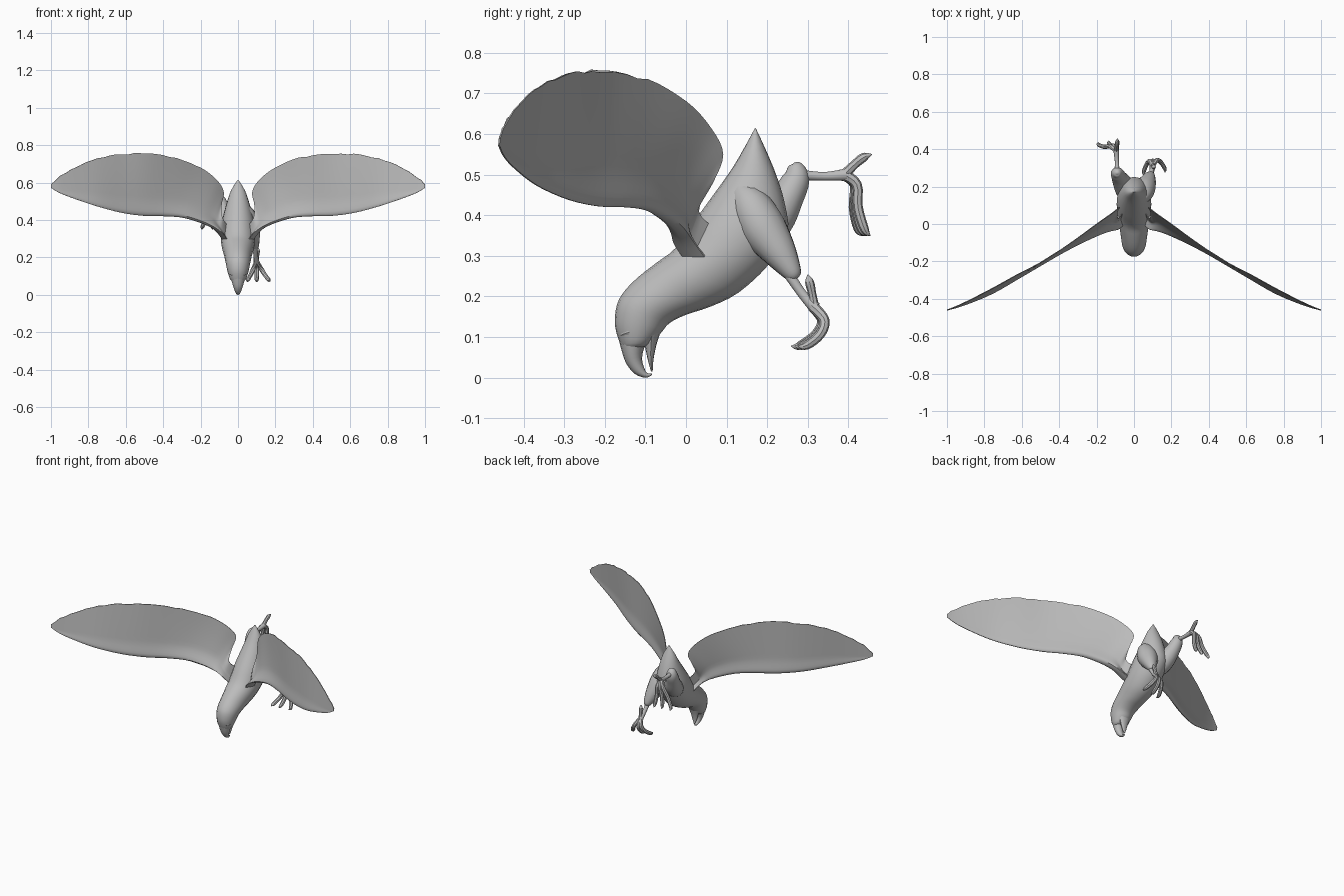
import bpy, bmesh, math, random
from mathutils import Vector

random.seed(4)
default_cube = bpy.data.objects.get("Cube")
if default_cube:
    bpy.data.objects.remove(default_cube, do_unlink=True)

grey = bpy.data.materials.new("plain grey")
grey.use_nodes = True
shade = (0.5, 0.5, 0.5, 1)
grey.diffuse_color = shade
grey.node_tree.nodes["Principled BSDF"].inputs["Base Color"].default_value = shade


def spline(rows, steps):
    """Smoothly resample rows of numbers with a Catmull-Rom curve."""
    padded = [rows[0]] + list(rows) + [rows[-1]]
    result = []
    for before, start, end, after in zip(padded, padded[1:], padded[2:], padded[3:]):
        for step in range(steps):
            t = step / steps
            result.append([
                0.5 * (2 * b + t * (c - a) + t * t * (2 * a - 5 * b + 4 * c - d)
                       + t ** 3 * (3 * b - a - 3 * c + d))
                for a, b, c, d in zip(before, start, end, after)])
    return result + [list(rows[-1])]


def loft(name, rings, angle=40):
    """Skin a row of closed rings and cap both ends."""
    bm = bmesh.new()
    loops = [[bm.verts.new(point) for point in ring] for ring in rings]
    count = len(loops[0])
    for lower, upper in zip(loops, loops[1:]):
        for i in range(count):
            j = (i + 1) % count
            bm.faces.new((lower[i], lower[j], upper[j], upper[i]))
    bm.faces.new(loops[0])
    bm.faces.new(loops[-1])
    bmesh.ops.recalc_face_normals(bm, faces=bm.faces)
    mesh = bpy.data.meshes.new(name)
    bm.to_mesh(mesh)
    bm.free()
    mesh.materials.append(grey)
    part = bpy.data.objects.new(name, mesh)
    bpy.context.collection.objects.link(part)
    bpy.ops.object.select_all(action="DESELECT")
    part.select_set(True)
    bpy.context.view_layer.objects.active = part
    bpy.ops.object.shade_smooth_by_angle(angle=math.radians(angle))


def trunk(name, rows, sides=20):
    """Rows hold back y, back z, belly y, belly z and half width."""
    rings = []
    for by, bz, fy, fz, width in spline(rows, 3):
        back, belly = Vector((0, by, bz)), Vector((0, fy, fz))
        centre, axis = (back + belly) / 2, (back - belly) / 2
        turns = [math.tau * i / sides for i in range(sides)]
        rings.append([centre + axis * math.cos(t) + Vector((width * math.sin(t), 0, 0))
                      for t in turns])
    loft(name, rings)


def limb(name, rows, sides=10, steps=4):
    """Rows hold x, y, z and radius along a bent path."""
    path = spline(rows, steps)
    points = [Vector(row[:3]) for row in path]
    rings = []
    for i, row in enumerate(path):
        ahead = points[min(i + 1, len(points) - 1)] - points[max(i - 1, 0)]
        side = Vector((1, 0, 0))
        side = (side - ahead * side.dot(ahead) / ahead.length_squared).normalized()
        up = ahead.normalized().cross(side)
        radius = max(row[3], 0.001)
        rings.append([points[i] + radius * (side * math.cos(t) + up * math.sin(t))
                      for t in (math.tau * k / sides for k in range(sides))])
    loft(name, rings)


# Body and head, from tail tip to the base of the beak
trunk("body", [
    (.17, .615, .173, .612, .003),
    (.14, .56, .197, .56, .036),
    (.11, .51, .222, .50, .056),
    (.06, .44, .243, .43, .076),
    (.02, .385, .25, .355, .09),
    (-.025, .32, .205, .28, .092),
    (-.07, .285, .13, .21, .085),
    (-.115, .25, .06, .175, .075),
    (-.15, .215, 0, .155, .069),
    (-.17, .18, -.04, .135, .063),
    (-.175, .13, -.06, .112, .055),
    (-.163, .085, -.085, .085, .043),
    (-.155, .07, -.10, .077, .03)])

# Hooked upper beak and slim lower beak
trunk("upper_beak", [
    (-.167, .10, -.09, .10, .042),
    (-.158, .065, -.104, .07, .033),
    (-.147, .035, -.108, .045, .024),
    (-.127, .01, -.103, .025, .016),
    (-.10, 0, -.096, .012, .009),
    (-.083, .007, -.084, .01, .002)], 14)
trunk("lower_beak", [
    (-.105, .10, -.062, .115, .036),
    (-.10, .072, -.073, .08, .025),
    (-.093, .04, -.08, .045, .015),
    (-.086, .015, -.082, .016, .003)], 12)

# Wings: leading point, trailing point, thickness, from shoulder to tip
wing_rows = [
    (.045, .05, .25, .045, .08, .36, .08),
    (.09, .0, .318, .083, .03, .41, .08),
    (.13, -.02, .352, .088, .065, .48, .062),
    (.17, -.037, .372, .077, .09, .55, .052),
    (.22, -.06, .391, .115, .06, .615, .045),
    (.30, -.10, .413, .20, 0, .68, .037),
    (.40, -.155, .42, .33, -.095, .733, .03),
    (.50, -.215, .422, .48, -.195, .754, .025),
    (.62, -.288, .438, .62, -.268, .752, .02),
    (.75, -.365, .472, .75, -.34, .728, .016),
    (.87, -.418, .512, .87, -.402, .683, .012),
    (.95, -.447, .543, .95, -.44, .635, .008),
    (1, -.461, .572, 1, -.459, .595, .003)]
chord = [(i / 14) ** 1.7 for i in range(15)]


def half_thickness(s, thick):
    nose = min(1, math.sqrt(s / .05))
    return max(thick / 2 * nose * (1 - s / .3), .002)


for side, sign in (("left", 1), ("right", -1)):
    rings = []
    for row in spline(wing_rows, 4):
        lead, trail, thick = Vector(row[:3]), Vector(row[3:6]), row[6]
        trail.z += random.uniform(-.005, .003) * (row[0] > .3)
        normal = Vector((.45, .89, 0))
        front = [lead.lerp(trail, s) - normal * half_thickness(s, thick) for s in chord]
        rear = [lead.lerp(trail, s) + normal * half_thickness(s, thick) for s in chord]
        rings.append([Vector((sign * p.x, p.y, p.z)) for p in front + rear[::-1]])
    loft(side + "_wing", rings)

# Feathered thighs and thin shanks
limb("left_thigh", [
    (.03, .12, .48, .015), (.045, .155, .43, .048), (.056, .188, .37, .058),
    (.073, .226, .315, .045), (.086, .256, .268, .028), (.09, .268, .248, .017),
    (.09, .271, .243, .003)], 14)
limb("right_thigh", [
    (-.03, .13, .31, .015), (-.045, .17, .345, .048), (-.06, .215, .39, .052),
    (-.08, .25, .445, .041), (-.09, .271, .49, .034), (-.09, .27, .522, .019),
    (-.09, .268, .53, .003)], 14)
limb("left_shank", [
    (.09, .25, .26, .014), (.095, .285, .208, .012), (.10, .318, .172, .016)])
limb("right_shank", [
    (-.09, .275, .5, .014), (-.092, .34, .496, .011), (-.095, .395, .50, .016)])


def foot(name, ankle, bends, tips):
    """Fan three toes out of the ankle along similar bends in y and z."""
    radii = (.014, .0125, .012, .0105, .001)
    for number, tip in enumerate(tips):
        rows = []
        for i, (y, z) in enumerate(bends):
            spread = min(1, i / 3)
            x = ankle + (tip - ankle) * spread
            rows.append((x, y + (number - 1) * spread * .008, z, radii[i]))
        limb(f"{name}_toe_{number}", rows, 8)


foot("left", .10,
     [(.312, .176), (.338, .142), (.325, .107), (.288, .079), (.267, .078)],
     (.052, .10, .165))
foot("right", -.095,
     [(.39, .50), (.418, .475), (.418, .42), (.432, .365), (.446, .35)],
     (-.19, -.135, -.088))

# Back toes with curled claws
limb("left_back_toe", [
    (.10, .316, .172, .013), (.103, .311, .205, .01),
    (.106, .304, .236, .011), (.108, .30, .254, .001)], 8)
limb("right_back_toe", [
    (-.095, .39, .50, .013), (-.093, .415, .525, .011),
    (-.09, .438, .543, .011), (-.088, .458, .55, .001)], 8)

# Low brow ridges above the eyes
for side, sign in (("left", 1), ("right", -1)):
    limb(side + "_brow", [
        (sign * .028, -.16, .105, .003), (sign * .039, -.14, .112, .009),
        (sign * .045, -.12, .115, .003)], 8)
